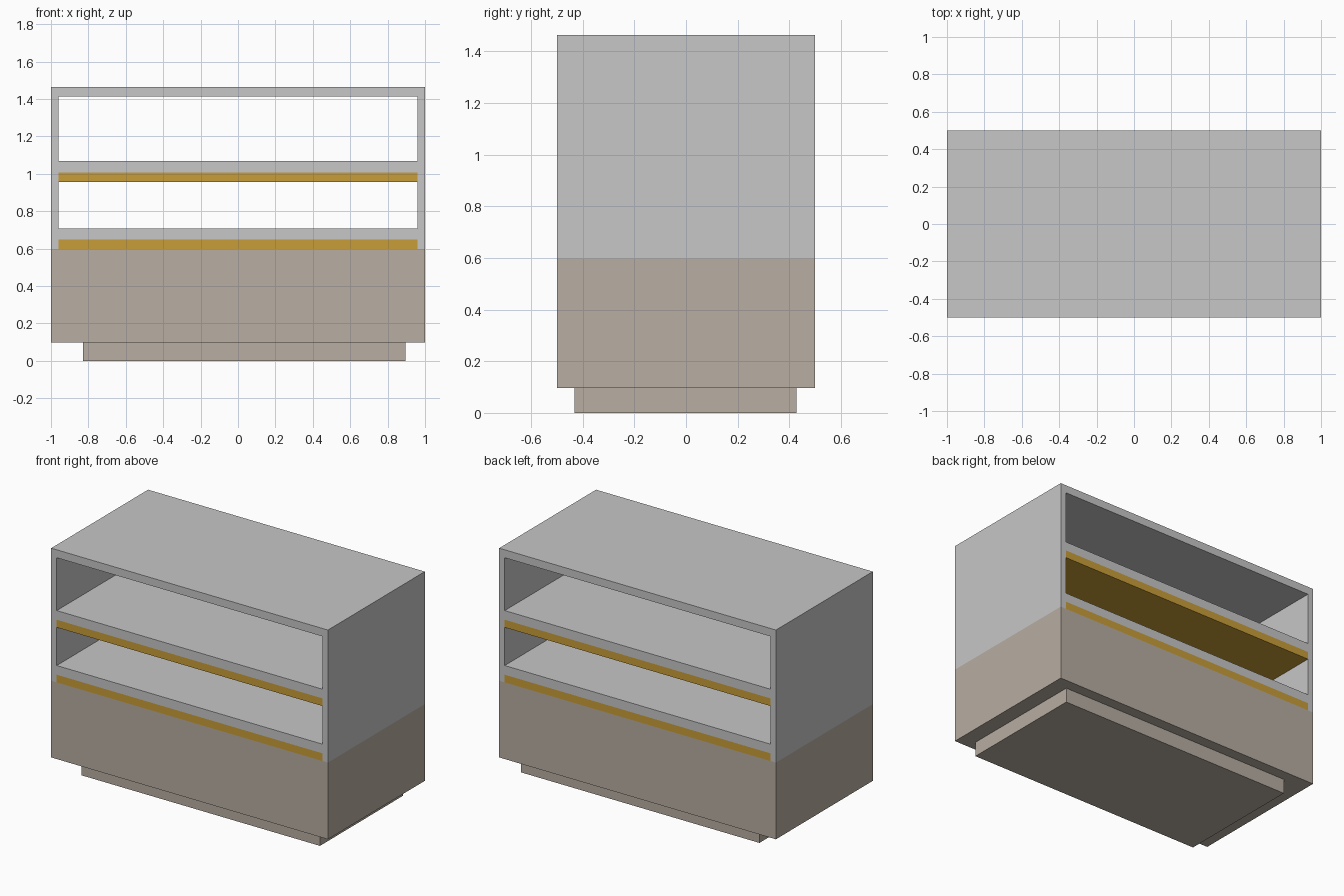
import bpy

cube = bpy.data.objects.get("Cube")
if cube:
    bpy.data.objects.remove(cube, do_unlink=True)


def material(name, rgb):
    mat = bpy.data.materials.new(name)
    mat.use_nodes = True
    mat.diffuse_color = (*rgb, 1)
    mat.node_tree.nodes["Principled BSDF"].inputs["Base Color"].default_value = (*rgb, 1)
    return mat


grey = material("light_grey", (0.57, 0.57, 0.58))
beige = material("warm_beige", (0.48, 0.42, 0.36))
gold = material("gold", (0.58, 0.34, 0.04))


def box(name, x, y, z, mat):
    """Flat-sided box between the given (low, high) limits."""
    limits = (x, y, z)
    bpy.ops.mesh.primitive_cube_add(size=1, location=[sum(p) / 2 for p in limits])
    obj = bpy.context.object
    obj.name = obj.data.name = name
    obj.scale = [p[1] - p[0] for p in limits]
    bpy.ops.object.transform_apply(location=False, rotation=False, scale=True)
    obj.data.materials.append(mat)
    return obj


WIDTH, INNER, DEPTH = 1.0, 0.96, 0.5
CABINET_TOP, TOP = 0.598, 1.464
full, inside, deep = (-WIDTH, WIDTH), (-INNER, INNER), (-DEPTH, DEPTH)

# Recessed plinth and closed lower cabinet
box("plinth", (-0.83, 0.895), (-0.432, 0.427), (0, 0.097), beige)
box("cabinet", full, deep, (0.097, CABINET_TOP), beige)

# Side walls and top panel of the open display
for side, sign in (("left", 1), ("right", -1)):
    x = sorted((sign * INNER, sign * WIDTH))
    box(side + "_wall", x, deep, (CABINET_TOP, TOP), grey)
box("top_panel", inside, deep, (1.412, TOP), grey)

# Shelves: a grey board on a gold board
for level, bottom in (("lower", CABINET_TOP), ("upper", 0.957)):
    middle = bottom + 0.05
    box(level + "_shelf_trim", inside, deep, (bottom, middle), gold)
    box(level + "_shelf", inside, deep, (middle, middle + 0.06), grey)
